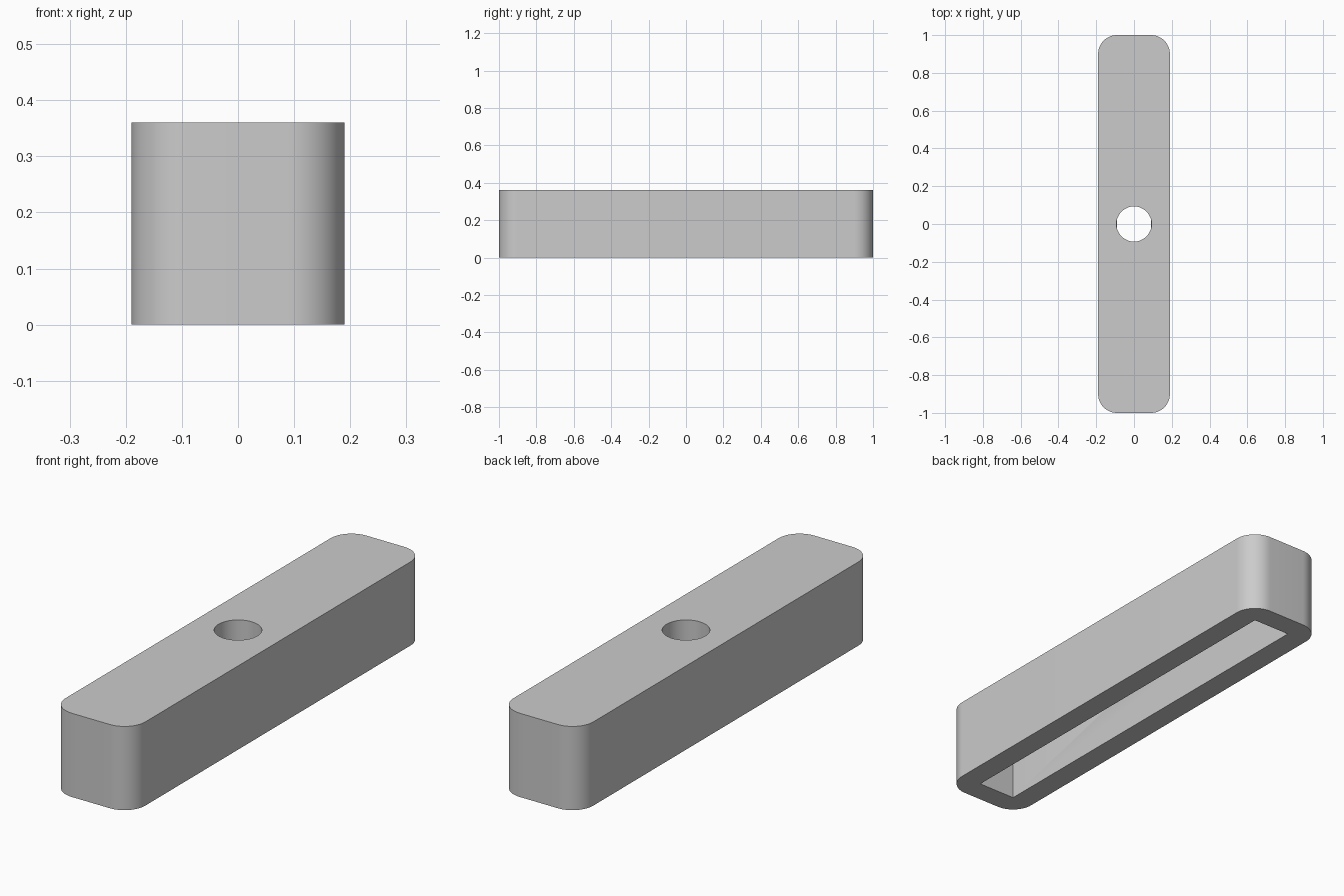
import bpy
import bmesh
import math

if "Cube" in bpy.data.objects:
    bpy.data.objects.remove(bpy.data.objects["Cube"], do_unlink=True)

WIDTH, LENGTH, HEIGHT = 0.38, 2.0, 0.36
WALL, CORNER, HOLE = 0.1, 0.1, 0.093

grey = bpy.data.materials.new("light grey")
grey.use_nodes = True
colour = (0.6, 0.6, 0.6, 1)
grey.diffuse_color = colour
grey.node_tree.nodes["Principled BSDF"].inputs["Base Color"].default_value = colour


def add_object(name, bm):
    mesh = bpy.data.meshes.new(name)
    bmesh.ops.recalc_face_normals(bm, faces=bm.faces)
    bm.to_mesh(mesh)
    bm.free()
    mesh.materials.append(grey)
    obj = bpy.data.objects.new(name, mesh)
    bpy.context.collection.objects.link(obj)
    return obj


def box(name, width, length, bottom, top, radius=0):
    """Upright box, with its vertical edges rounded if a radius is given."""
    bm = bmesh.new()
    bmesh.ops.create_cube(bm, size=1)
    bmesh.ops.scale(bm, vec=(width, length, top - bottom), verts=bm.verts)
    bmesh.ops.translate(bm, vec=(0, 0, (top + bottom) / 2), verts=bm.verts)
    if radius:
        upright = [e for e in bm.edges
                   if abs(e.verts[0].co.z - e.verts[1].co.z) > 0.01]
        bmesh.ops.bevel(bm, geom=upright, offset=radius, segments=16,
                        profile=0.5, affect='EDGES')
    return add_object(name, bm)


def cylinder(name, radius, bottom, top):
    bm = bmesh.new()
    bmesh.ops.create_cone(bm, cap_ends=True, segments=64, radius1=radius,
                          radius2=radius, depth=top - bottom)
    bmesh.ops.translate(bm, vec=(0, 0, (top + bottom) / 2), verts=bm.verts)
    return add_object(name, bm)


# Rounded bar, hollowed from below, with a round hole through its top
body = box("bar_body", WIDTH, LENGTH, 0, HEIGHT, CORNER)
cutters = [
    box("pocket_cutter", WIDTH - 2 * WALL, LENGTH - 2 * WALL,
        -0.1, HEIGHT - WALL),
    cylinder("hole_cutter", HOLE, HEIGHT - WALL - 0.02, HEIGHT + 0.1),
]

bpy.ops.object.select_all(action='DESELECT')
body.select_set(True)
bpy.context.view_layer.objects.active = body
for cutter in cutters:
    cutter.hide_render = True
    cut = body.modifiers.new(cutter.name, 'BOOLEAN')
    cut.operation = 'DIFFERENCE'
    cut.solver = 'EXACT'
    cut.object = cutter
    bpy.ops.object.modifier_apply(modifier=cut.name)
    bpy.data.objects.remove(cutter, do_unlink=True)

bpy.ops.object.shade_smooth_by_angle(angle=math.radians(30))
